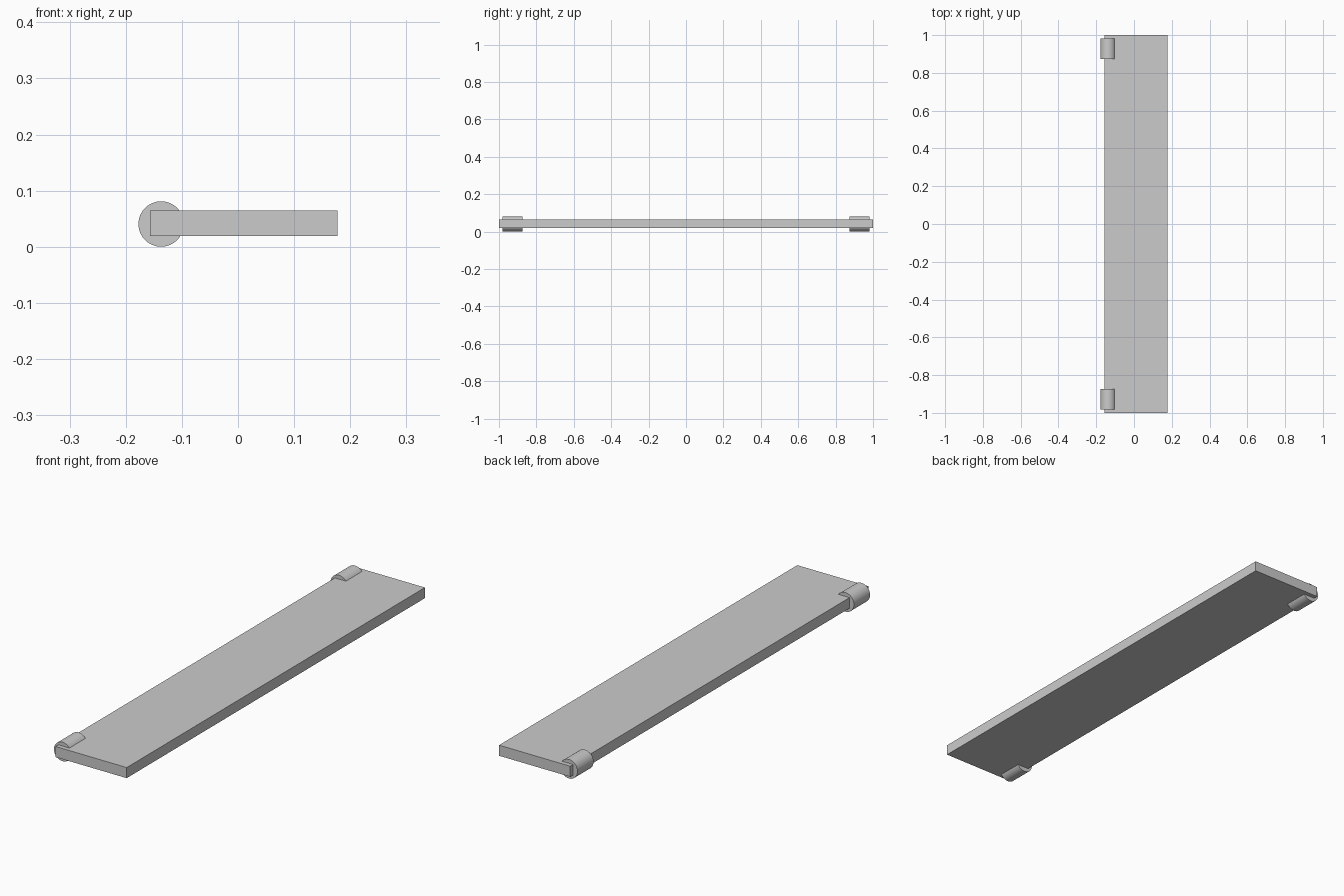
import bpy
import math

if "Cube" in bpy.data.objects:
    bpy.data.objects.remove(bpy.data.objects["Cube"])

# Flat shelf board
bpy.ops.mesh.primitive_cube_add(size=1, location=(0.0105, 0, 0.042))
board = bpy.context.object
board.name = "board"
board.scale = (0.334, 2.0, 0.045)
bpy.ops.object.transform_apply(location=False, rotation=False, scale=True)


# Round collars wrapped around the left edge, one near each end
def add_collar(name, y):
    bpy.ops.mesh.primitive_cylinder_add(
        vertices=32, radius=0.0405, depth=0.108,
        location=(-0.137, y, 0.0405), rotation=(math.pi / 2, 0, 0))
    collar = bpy.context.object
    collar.name = name
    bpy.ops.object.shade_smooth_by_angle(angle=math.radians(30))


for side, sign in (("front", -1), ("back", 1)):
    add_collar(side + "_collar", sign * 0.927)
